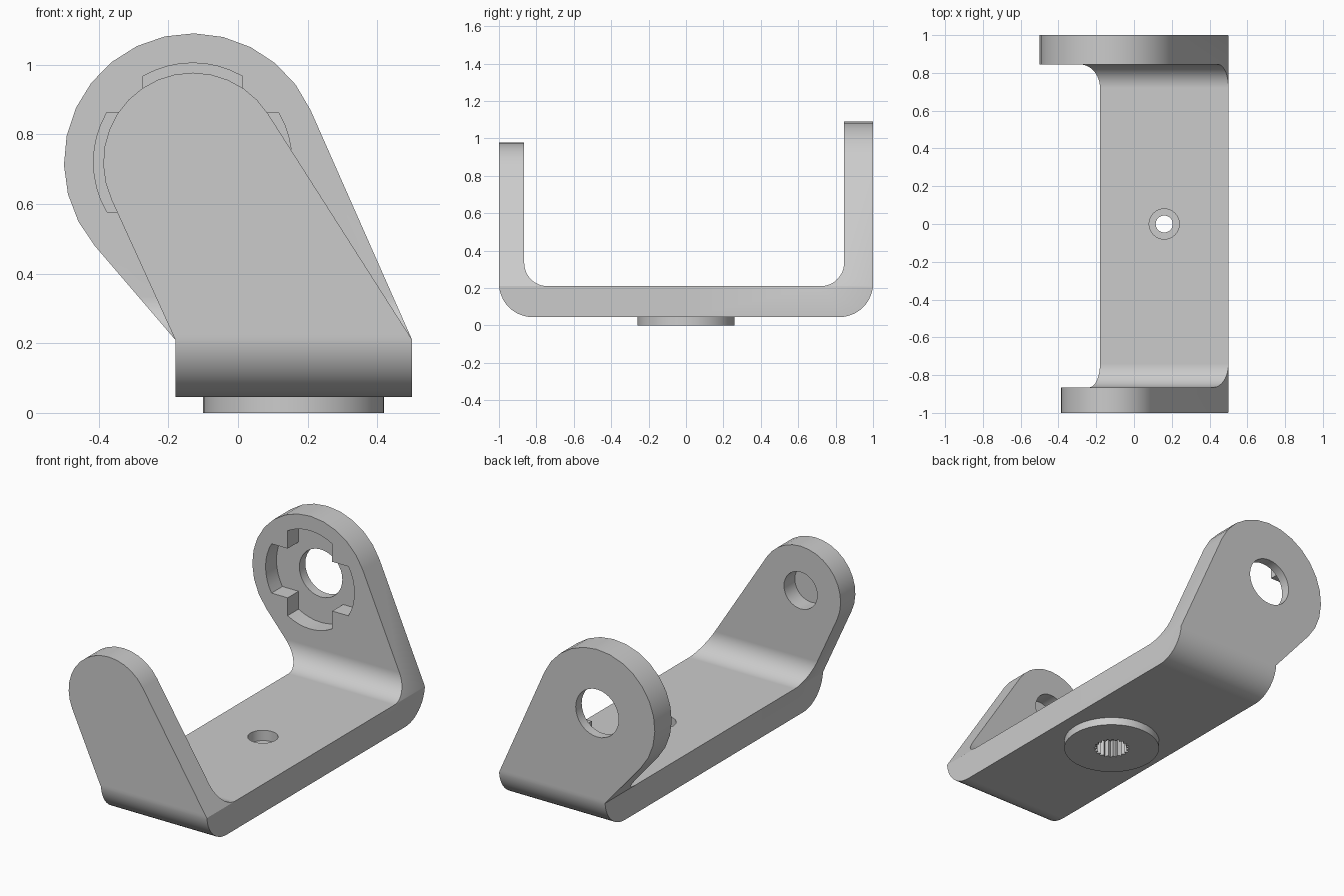
import bpy, bmesh
from math import sin, cos, pi, radians, hypot, atan2, acos, asin

if "Cube" in bpy.data.objects:
    bpy.data.objects.remove(bpy.data.objects["Cube"])

grey = bpy.data.materials.new("satin grey")
grey.use_nodes = True
tone = (0.6, 0.6, 0.6, 1)
grey.diffuse_color = tone
grey.node_tree.nodes["Principled BSDF"].inputs["Base Color"].default_value = tone

PIVOT = (-0.13, 0.72)          # x, z of both arm eyes
LEFT, RIGHT = -0.18, 0.5       # base edges in x
FLOOR, DECK = 0.045, 0.21      # base underside and top
SCREW = (0.16, 0.0)            # x, y of the base screw


def arc(centre, r, a0, a1, n):
    return [(centre[0] + r * cos(a0 + (a1 - a0) * i / n),
             centre[1] + r * sin(a0 + (a1 - a0) * i / n)) for i in range(n + 1)]


def circle(centre, r, n=32):
    return arc(centre, r, 0, 2 * pi, n)[:-1]


def add_object(name, bm):
    mesh = bpy.data.meshes.new(name)
    bm.to_mesh(mesh)
    bm.free()
    obj = bpy.data.objects.new(name, mesh)
    bpy.context.collection.objects.link(obj)
    mesh.materials.append(grey)
    return obj


def prism(name, points, axis, lo, hi):
    """Extrude a 2D outline along one axis."""
    def place(p, d):
        return {"x": (d, p[0], p[1]), "y": (p[0], d, p[1]), "z": (p[0], p[1], d)}[axis]
    bm = bmesh.new()
    rings = [[bm.verts.new(place(p, d)) for p in points] for d in (lo, hi)]
    for ring in rings:
        bm.faces.new(ring)
    for i in range(len(points)):
        j = (i + 1) % len(points)
        bm.faces.new((rings[0][i], rings[0][j], rings[1][j], rings[1][i]))
    bmesh.ops.recalc_face_normals(bm, faces=bm.faces)
    return add_object(name, bm)


def combine(obj, tool, operation):
    mod = obj.modifiers.new("combine", "BOOLEAN")
    mod.operation, mod.object, mod.solver = operation, tool, "EXACT"
    bpy.context.view_layer.objects.active = obj
    bpy.ops.object.modifier_apply(modifier=mod.name)
    bpy.data.objects.remove(tool)


def half_bracket(name, side, thick, eye_radius):
    """Half of the bent strap, trimmed to the tapered arm outline."""
    bend, fillet = 0.18, 0.125
    outer = arc((1 - bend, FLOOR + bend), bend, -pi / 2, 0, 12)
    inner = arc((1 - thick - fillet, DECK + fillet), fillet, 0, -pi / 2, 12)
    strap = ([(0, FLOOR)] + outer + [(1, 1.3), (1 - thick, 1.3)] + inner + [(0, DECK)])
    obj = prism(name, [(side * y, z) for y, z in strap], "x", -0.7, 0.7)

    def tangent(x, turn):
        dx, dz = x - PIVOT[0], DECK - PIVOT[1]
        return atan2(dz, dx) + turn * acos(eye_radius / hypot(dx, dz))
    start, end = tangent(RIGHT, 1), tangent(LEFT, -1) + 2 * pi
    outline = ([(LEFT, -0.1), (RIGHT, -0.1), (RIGHT, DECK)]
               + arc(PIVOT, eye_radius, start, end, 15) + [(LEFT, DECK)])
    combine(obj, prism("trim", outline, "y", -1.2, 1.2), "INTERSECT")
    return obj


# Bent strap: two halves welded in the middle
BACK, FRONT = 0.155, 0.135
halves = [half_bracket("front_half", -1, FRONT, 0.257),
          half_bracket("back_half", 1, BACK, 0.37)]
bm = bmesh.new()
for half in halves:
    bm.from_mesh(half.data)
    bpy.data.objects.remove(half)
seam = [f for f in bm.faces if all(abs(v.co.y) < 1e-4 for v in f.verts)]
bmesh.ops.delete(bm, geom=seam, context="FACES")
bmesh.ops.remove_doubles(bm, verts=bm.verts, dist=1e-4)
bmesh.ops.recalc_face_normals(bm, faces=bm.faces)
bracket = add_object("bracket", bm)

# Round boss under the base
combine(bracket, prism("boss", circle(SCREW, 0.26, 48), "z", 0, 0.1), "UNION")

# Cross-shaped pocket with rounded ends, inside the back arm
reach, half_width = 0.285, 0.143
spread = asin(half_width / reach)
cross = []
for k in range(4):
    a = k * pi / 2
    cross += arc(PIVOT, reach, a - spread, a + spread, 8)
    corner = a + pi / 4
    cross.append((PIVOT[0] + half_width * 2 ** 0.5 * cos(corner),
                  PIVOT[1] + half_width * 2 ** 0.5 * sin(corner)))
inside = 1 - BACK
combine(bracket, prism("pocket", cross, "y", inside - 0.1, inside + 0.1), "DIFFERENCE")

# Through hole in the back arm, blind hole in the front arm
combine(bracket, prism("eye", circle(PIVOT, 0.138), "y", 0.7, 1.2), "DIFFERENCE")
combine(bracket, prism("socket", circle(PIVOT, 0.107), "y", FRONT - 1.1, -0.7), "DIFFERENCE")

# Screw recess, screw hole and toothed socket through the base
teeth = 20
spline = [(SCREW[0] + r * cos(a), SCREW[1] + r * sin(a))
          for i in range(teeth * 2)
          for r, a in [((0.1, 0.082)[i % 2], i * pi / teeth)]]
combine(bracket, prism("recess", circle(SCREW, 0.08), "z", 0.15, 0.4), "DIFFERENCE")
combine(bracket, prism("screw", circle(SCREW, 0.045), "z", -0.1, 0.4), "DIFFERENCE")
combine(bracket, prism("spline", spline, "z", -0.1, 0.1), "DIFFERENCE")

# Smooth bends with crisp edges
bpy.ops.object.select_all(action="DESELECT")
bracket.select_set(True)
bpy.context.view_layer.objects.active = bracket
bpy.ops.object.shade_smooth_by_angle(angle=radians(30))
weighted = bracket.modifiers.new("weighted_normals", "WEIGHTED_NORMAL")
weighted.keep_sharp = True
